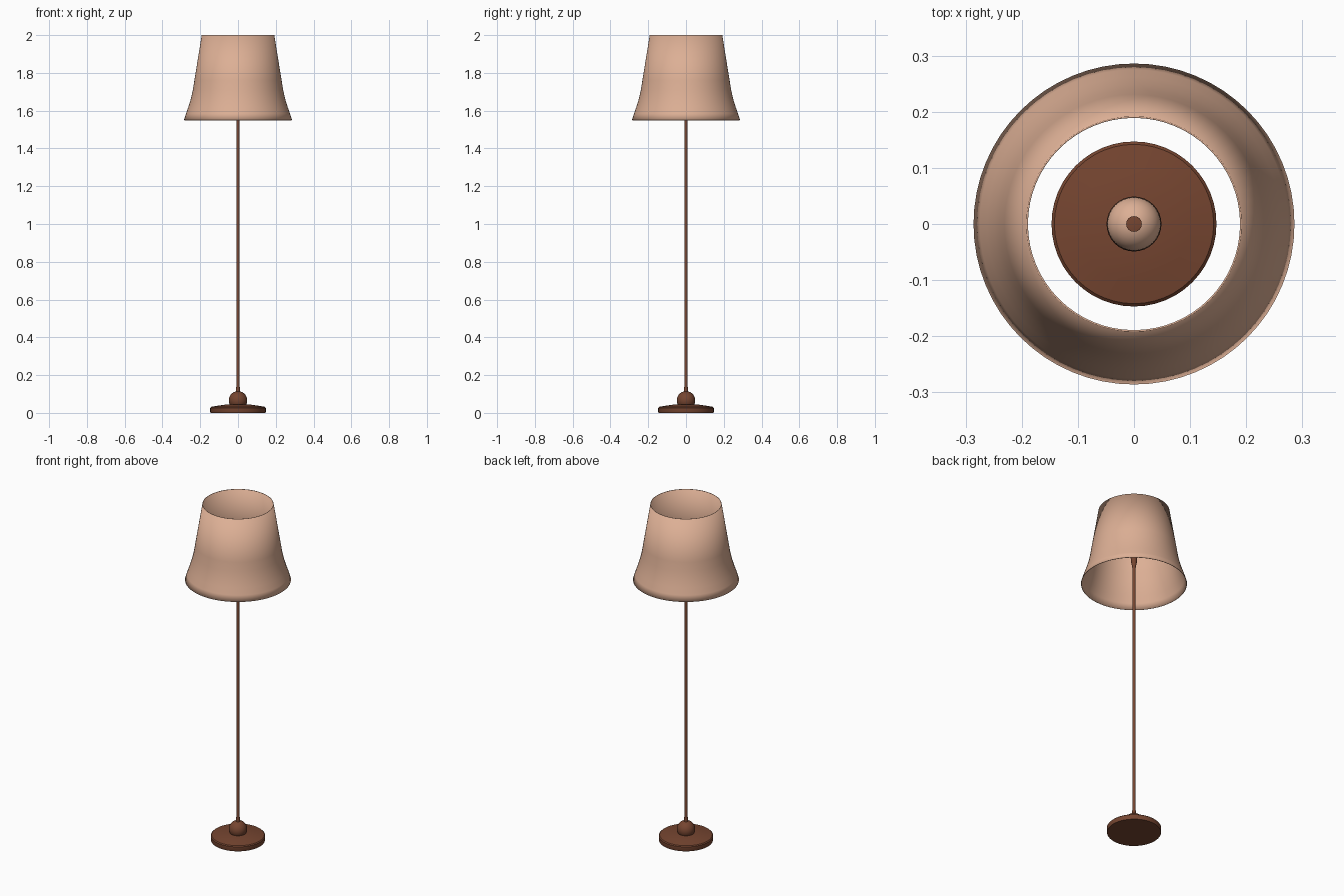
import bpy, bmesh, math

cube = bpy.data.objects.get("Cube")
if cube:
    bpy.data.objects.remove(cube, do_unlink=True)


def make_material(name, rgb):
    mat = bpy.data.materials.new(name)
    mat.use_nodes = True
    mat.diffuse_color = (*rgb, 1)
    bsdf = mat.node_tree.nodes["Principled BSDF"]
    bsdf.inputs["Base Color"].default_value = (*rgb, 1)
    bsdf.inputs["Roughness"].default_value = 0.7
    return mat


wood = make_material("dark brown wood", (0.18, 0.06, 0.03))
fabric = make_material("tan fabric", (0.72, 0.43, 0.30))


def lathe(name, profile, mat, steps=48, angle=35):
    """Spin a (radius, height) profile around the z axis."""
    bm = bmesh.new()
    verts = [bm.verts.new((r, 0, z)) for r, z in profile]
    edges = [bm.edges.new(pair) for pair in zip(verts, verts[1:])]
    bmesh.ops.spin(bm, geom=verts + edges, cent=(0, 0, 0), axis=(0, 0, 1),
                   angle=math.tau, steps=steps, use_duplicate=False)
    bmesh.ops.remove_doubles(bm, verts=bm.verts, dist=0.0001)
    bmesh.ops.recalc_face_normals(bm, faces=bm.faces)
    mesh = bpy.data.meshes.new(name)
    bm.to_mesh(mesh)
    bm.free()
    mesh.materials.append(mat)
    obj = bpy.data.objects.new(name, mesh)
    bpy.context.collection.objects.link(obj)
    bpy.ops.object.select_all(action="DESELECT")
    obj.select_set(True)
    bpy.context.view_layer.objects.active = obj
    bpy.ops.object.shade_smooth_by_angle(angle=math.radians(angle))
    return obj


def ball(radius, height, count=16):
    """Half-circle profile from bottom to top."""
    arc = [math.pi * i / count for i in range(count + 1)]
    return [(radius * math.sin(a), height - radius * math.cos(a)) for a in arc]


# Foot: round disc with a gently domed top, and a ball on it
lathe("base_disc", [(0, 0), (0.145, 0), (0.147, 0.005), (0.147, 0.027),
                    (0.142, 0.032), (0.10, 0.039), (0.06, 0.045), (0, 0.046)], wood)
lathe("base_ball", ball(0.049, 0.066), wood, 32)

# Slender pole with a small collar at the foot
lathe("pole", [(0, 0.08), (0.013, 0.10), (0.011, 0.125), (0.009, 0.14),
               (0.009, 1.66), (0, 1.66)], wood, 16)

# Lamp holder, bulb and its top cap, hidden within the shade
lathe("bulb_socket", [(0, 1.645), (0.009, 1.65), (0.017, 1.69),
                      (0.019, 1.75), (0, 1.75)], wood, 24)
lathe("bulb", ball(0.048, 1.79), fabric, 32)
lathe("bulb_cap", [(0, 1.83), (0.014, 1.832), (0.014, 1.839), (0, 1.841)], wood, 16)

# Open flared shade
shade = lathe("lampshade", [(0.286, 1.55), (0.275, 1.585), (0.262, 1.622),
                            (0.249, 1.665), (0.239, 1.71), (0.231, 1.76),
                            (0.192, 2.0)], fabric, 64)
thickness = shade.modifiers.new("thickness", "SOLIDIFY")
thickness.thickness = 0.003
thickness.offset = -1
